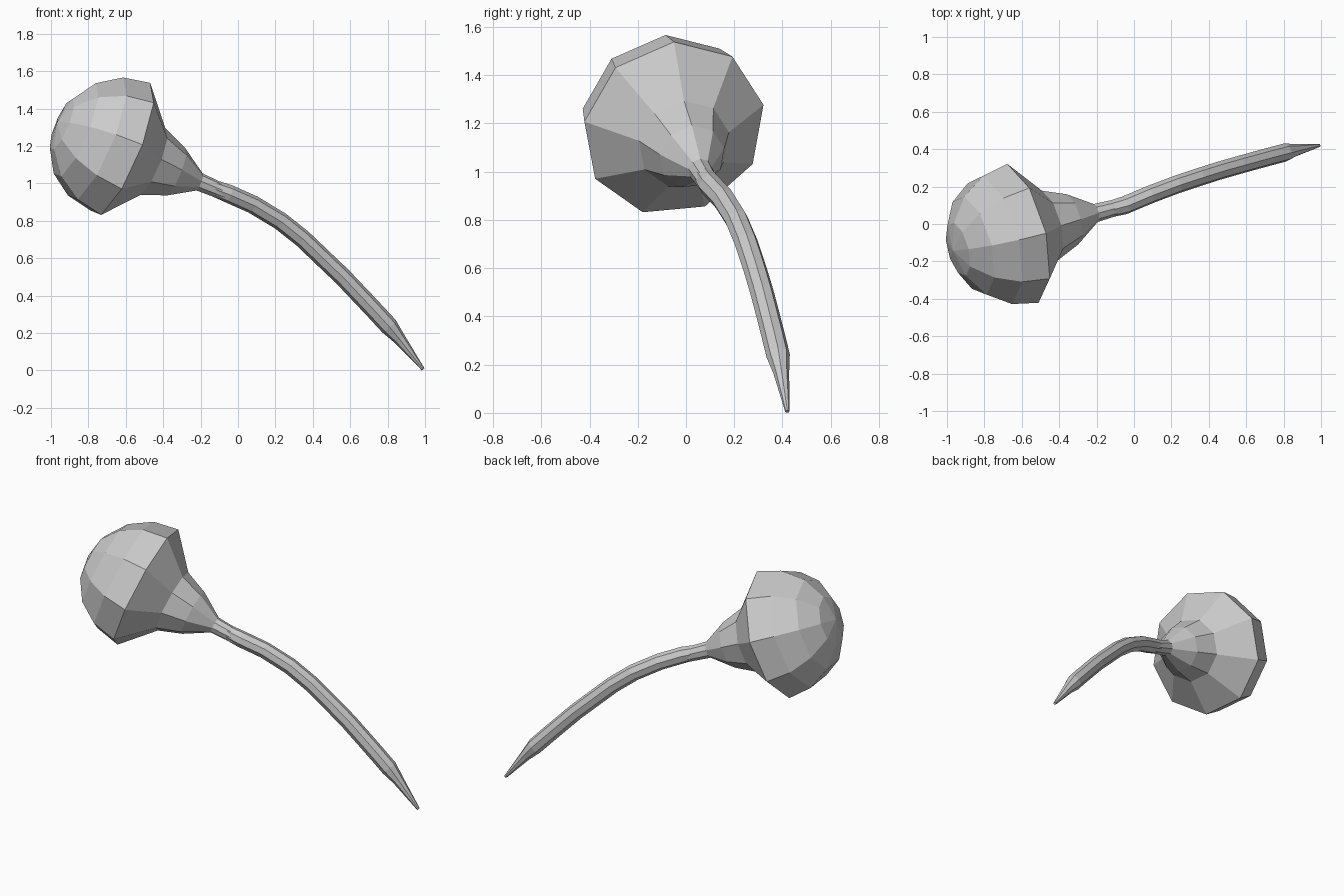
import bpy, bmesh, math
from mathutils import Vector

if "Cube" in bpy.data.objects:
    bpy.data.objects.remove(bpy.data.objects["Cube"])


def loft(name, rings, sides, ref):
    """Skin a list of (centre, tangent, radius) rings; radius 0 gives a pole."""
    bm = bmesh.new()
    loops = []
    for c, t, r in rings:
        t = t.normalized()
        u = (ref - t * ref.dot(t)).normalized()
        v = t.cross(u)
        n = sides if r > 0 else 1
        loops.append([bm.verts.new(c + r * (u * math.cos(a) + v * math.sin(a)))
                      for a in (2 * math.pi * i / sides for i in range(n))])
    for a, b in zip(loops, loops[1:]):
        for i in range(sides):
            quad = [a[i % len(a)], a[(i + 1) % sides % len(a)],
                    b[(i + 1) % sides % len(b)], b[i % len(b)]]
            bm.faces.new(list(dict.fromkeys(quad)))
    for end in (loops[0], loops[-1]):
        if len(end) > 1:
            bm.faces.new(end)
    bmesh.ops.recalc_face_normals(bm, faces=bm.faces)
    me = bpy.data.meshes.new(name)
    bm.to_mesh(me)
    bm.free()
    ob = bpy.data.objects.new(name, me)
    bpy.context.collection.objects.link(ob)
    return ob


# Head: nine-sided hemisphere, stepped collar and neck stub on one tilted axis
centre = Vector((-0.62, -0.05, 1.18))
axis = Vector((0.896, 0.237, -0.376)).normalized()
R = 0.388
profile = [(-R * math.cos(math.radians(a)), R * math.sin(math.radians(a)))
           for a in (0, 22.5, 45, 67.5, 90)]
profile += [(0.175, 0.195), (0.315, 0.14), (0.46, 0.05), (0.63, 0.043)]
top_vertex = Vector((0.15, 0.0, 0.36))
loft("head", [(centre + axis * t, axis, r) for t, r in profile], 9, top_vertex)

# Stem: curved tube with a pointed end
path = [Vector(p) for p in (
    (-0.15, 0.074, 0.983), (-0.05, 0.10, 0.945), (0.08, 0.155, 0.887),
    (0.225, 0.21, 0.80), (0.345, 0.25, 0.705), (0.455, 0.285, 0.60),
    (0.56, 0.315, 0.50), (0.65, 0.34, 0.405), (0.735, 0.363, 0.315),
    (0.807, 0.382, 0.237), (0.865, 0.395, 0.167), (0.99, 0.42, 0.006))]
radii = [0.043] + [0.049] * 9 + [0.033, 0.009]
last = len(path) - 1
rings = [(p, path[min(i + 1, last)] - path[max(i - 1, 0)], radii[i])
         for i, p in enumerate(path)]
loft("stem", rings, 8, Vector((0.3, -0.1, 1.0)))
